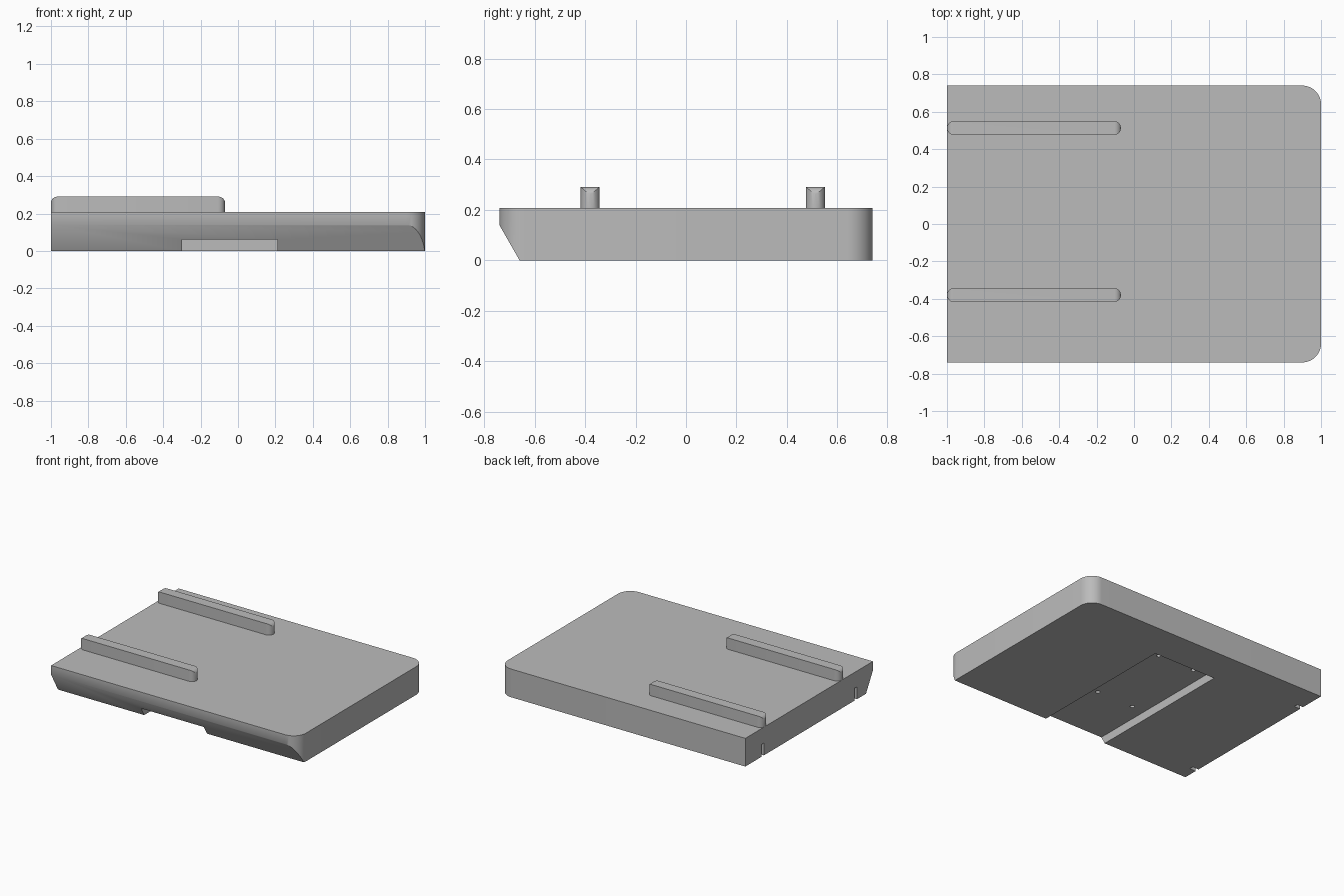
import bpy, bmesh, math
from mathutils import Vector

if "Cube" in bpy.data.objects:
    bpy.data.objects.remove(bpy.data.objects["Cube"])

grey = bpy.data.materials.new("plain_grey")
grey.diffuse_color = (0.5, 0.5, 0.5, 1)
grey.use_nodes = True
grey.node_tree.nodes["Principled BSDF"].inputs["Base Color"].default_value = grey.diffuse_color


def arc(cx, cy, r, a0, a1, n=12):
    """Points along an arc, angles in degrees."""
    return [(cx + r * math.cos(math.radians(a0 + (a1 - a0) * i / n)),
             cy + r * math.sin(math.radians(a0 + (a1 - a0) * i / n))) for i in range(n + 1)]


def prism(name, pts, lo, hi, plane="xy"):
    """Extrude a closed profile along z (plane xy) or along y (plane xz)."""
    bm = bmesh.new()
    put = (lambda u, v, h: (u, v, h)) if plane == "xy" else (lambda u, v, h: (u, h, v))
    face = bm.faces.new([bm.verts.new(put(u, v, lo)) for u, v in pts])
    ext = bmesh.ops.extrude_face_region(bm, geom=[face])
    verts = [g for g in ext["geom"] if isinstance(g, bmesh.types.BMVert)]
    bmesh.ops.translate(bm, verts=verts, vec=Vector(put(0, 0, hi - lo)))
    bmesh.ops.recalc_face_normals(bm, faces=bm.faces)
    me = bpy.data.meshes.new(name)
    bm.to_mesh(me)
    bm.free()
    ob = bpy.data.objects.new(name, me)
    bpy.context.collection.objects.link(ob)
    me.materials.append(grey)
    return ob


def rect(x0, x1, y0, y1):
    return [(x0, y0), (x1, y0), (x1, y1), (x0, y1)]


def activate(ob):
    bpy.ops.object.select_all(action="DESELECT")
    ob.select_set(True)
    bpy.context.view_layer.objects.active = ob


def boolean(ob, tool, operation):
    """Apply a boolean and discard the tool."""
    activate(ob)
    mod = ob.modifiers.new("cut", "BOOLEAN")
    mod.operation, mod.object, mod.solver = operation, tool, "EXACT"
    bpy.ops.object.modifier_apply(modifier=mod.name)
    bpy.data.objects.remove(tool)


def smooth(ob):
    activate(ob)
    bpy.ops.object.shade_smooth_by_angle(angle=math.radians(30))


# Main slab, two rounded corners on the right end
H, W, R = 0.207, 0.74, 0.1
body = prism("base_slab", [(-1, W), (-1, -W)] + arc(1 - R, -W + R, R, -90, 0)
             + arc(1 - R, W - R, R, 0, 90), 0, H)

# Sloping undercut along the front edge
bm = bmesh.new()
bm.from_mesh(body.data)
bmesh.ops.bisect_plane(bm, geom=bm.verts[:] + bm.edges[:] + bm.faces[:], dist=1e-5,
                       plane_co=(0, -0.66, 0), plane_no=(0, -0.14, -0.08), clear_outer=True)
bmesh.ops.holes_fill(bm, edges=[e for e in bm.edges if e.is_boundary], sides=0)
bmesh.ops.recalc_face_normals(bm, faces=bm.faces)
bm.to_mesh(body.data)
bm.free()

# Recess underneath, open to the front
boolean(body, prism("recess_cutter", rect(-0.3, 0.21, -0.9, 0.47), -0.1, 0.062), "DIFFERENCE")

# Four screw holes in the recess ceiling
for x in (-0.195, 0.105):
    for y in (-0.25, 0.38):
        boolean(body, prism("hole_cutter", arc(x, y, 0.015, 0, 345, 23), 0.03, 0.12), "DIFFERENCE")

# Two small slots on the left end, open to the bottom
for y in (-0.54, 0.54):
    boolean(body, prism("slot_cutter", rect(-1.1, -0.95, y - 0.015, y + 0.015), -0.1, 0.09),
            "DIFFERENCE")
smooth(body)

# Two raised rails: round-ended in plan, with the top corners rounded lengthwise
X0, X1, TOP, r = -1.0, -0.07, 0.29, 0.0375
for name, y in (("front_rail", -0.38), ("rear_rail", 0.513)):
    rail = prism(name, arc(X1 - r, y, r, -90, 90) + arc(X0 + r, y, r, 90, 270), H - 0.005, TOP + 0.05)
    side = [(X0 - 0.001, H - 0.05), (X1 + 0.001, H - 0.05)] \
        + arc(X1 - 0.034, TOP - 0.035, 0.035, 0, 90) + arc(X0 + 0.034, TOP - 0.035, 0.035, 90, 180)
    boolean(rail, prism("rail_profile", side, y - 0.1, y + 0.1, "xz"), "INTERSECT")
    smooth(rail)
